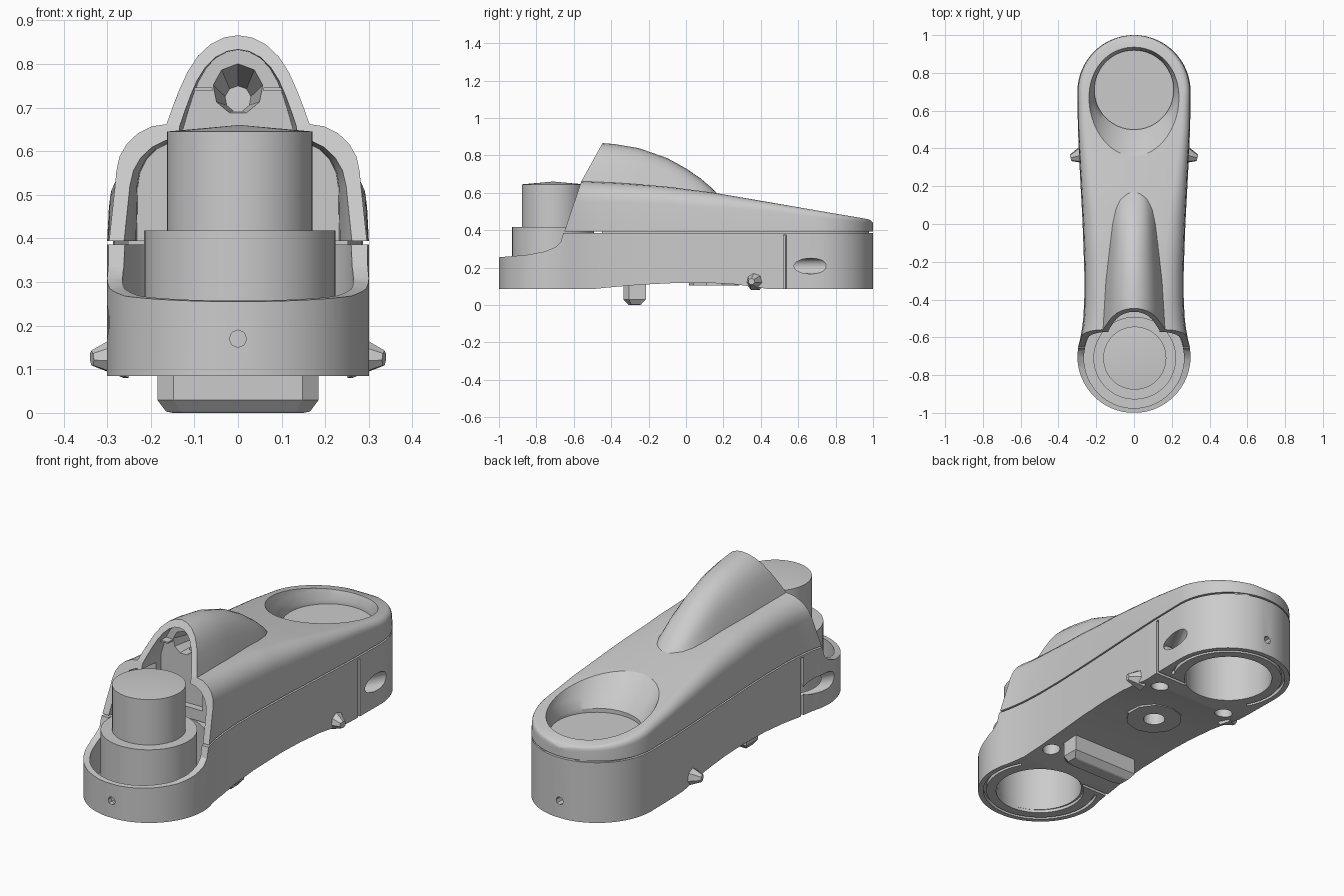
import bpy, bmesh
from math import sin, cos, pi, sqrt, radians
from mathutils import Vector, Matrix

if "Cube" in bpy.data.objects:
    bpy.data.objects.remove(bpy.data.objects["Cube"])


def interp(table, y):
    for (a, p), (b, q) in zip(table, table[1:]):
        if y <= b:
            t = max(0, (y - a) / (b - a))
            return p + (q - p) * t
    return table[-1][1]


WAIST = [(-.6, .283), (-.52, .27), (-.4, .263), (-.25, .263), (0, .272), (.3, .288), (.5, .297), (.7, .3)]
TOP = [(-.6, .664), (-.35, .652), (-.1, .633), (.15, .60), (.5, .54), (.8, .488), (.95, .463), (.985, .456), (1, .44)]
ROUND = [(-.6, .11), (0, .09), (.5, .045), (1, .02)]
PEAK = [(-.45, .866), (-.38, .86), (-.25, .838), (-.1, .785), (0, .73), (.08, .675), (.13, .632), (.17, .592)]
BUMP = [(-.6, .168), (-.3, .15), (0, .115), (.08, .098), (.13, .075), (.17, .03)]


def width(y):
    if y < -.6 or y > .7:
        return sqrt(max(0, .09 - (abs(y) - .7) ** 2))
    return interp(WAIST, y)


def make(name, bm):
    bmesh.ops.recalc_face_normals(bm, faces=bm.faces)
    me = bpy.data.meshes.new(name)
    bm.to_mesh(me)
    bm.free()
    ob = bpy.data.objects.new(name, me)
    bpy.context.collection.objects.link(ob)
    return ob


def loft(name, rings, closed=False):
    """Skin a list of equal closed rings, capping the ends."""
    bm = bmesh.new()
    vs = [[bm.verts.new(p) for p in r] for r in rings]
    n = len(rings[0])
    for a, b in zip(vs, vs[1:]):
        for i in range(n):
            j = (i + 1) % n
            bm.faces.new((a[i], a[j], b[j], b[i]))
    bm.faces.new(vs[0])
    bm.faces.new(vs[-1])
    return make(name, bm)


def prism_z(name, pts, z0, z1):
    return loft(name, [[(x, y, z) for x, y in pts] for z in (z0, z1)])


def prism_x(name, pts, x0=-.6, x1=.6):
    return loft(name, [[(x, y, z) for y, z in pts] for x in (x0, x1)])


def rod(name, a, b, r1, r2=None, n=24):
    a, b = Vector(a), Vector(b)
    d = b - a
    bm = bmesh.new()
    bmesh.ops.create_cone(bm, cap_ends=True, segments=n, radius1=r1,
                          radius2=r1 if r2 is None else r2, depth=d.length)
    rot = d.to_track_quat('Z', 'Y').to_matrix().to_4x4()
    bmesh.ops.transform(bm, matrix=Matrix.Translation((a + b) / 2) @ rot, verts=bm.verts)
    return make(name, bm)


def box(name, lo, hi):
    return prism_z(name, [(lo[0], lo[1]), (hi[0], lo[1]), (hi[0], hi[1]), (lo[0], hi[1])], lo[2], hi[2])


def boolean(ob, tool, op='DIFFERENCE'):
    m = ob.modifiers.new("bool", 'BOOLEAN')
    m.operation, m.object, m.solver = op, tool, 'EXACT'
    bpy.context.view_layer.objects.active = ob
    bpy.ops.object.modifier_apply(modifier=m.name)
    bpy.data.objects.remove(tool)


def outline(d=0, y0=-1, y1=1):
    ys = [-.7 - .3 * cos(i * pi / 32) for i in range(16)]
    ys += [-.7 + 1.4 * i / 28 for i in range(29)] + [.7 + .3 * sin(i * pi / 32) for i in range(1, 17)]
    ys = [y for y in ys if y0 <= y <= y1]
    right = [(width(y) - d, y) for y in ys if width(y) - d > .001]
    left = [(-x, y) for x, y in reversed(right)]
    return right + left


def smooth(ob, angle=30):
    bpy.ops.object.select_all(action='DESELECT')
    ob.select_set(True)
    bpy.context.view_layer.objects.active = ob
    bpy.ops.object.shade_smooth_by_angle(angle=radians(angle))


# --- lower body ---
body = prism_z("lower_body", outline(), .085, .386)
boolean(body, prism_x("cut", [(-1.1, .25), (-1, .255), (-.85, .268), (-.76, .285), (-.7, .308),
                              (-.67, .335), (-.655, .39), (-.65, .6), (-1.1, .6)]))
boolean(body, prism_x("cut", [(-.52, .05), (-.5, .085), (-.4, .095), (-.25, .108), (-.05, .118),
                              (.1, .119), (.25, .112), (.38, .095), (.44, .085), (.45, .05)]))
boolean(body, rod("cut", (0, -.71, .13), (0, -.71, .8), .265, n=64))
for s in (-1, 1):
    # shaft bore, ring slot, clamp slit, clamp screw hole, set screw hole
    boolean(body, rod("cut", (0, .705 * s, 0), (0, .705 * s, .365), .21, n=64))
    arc = [radians(-30 + 240 * i / 40) for i in range(41)]
    ring = [(.275 * cos(t), .275 * sin(t)) for t in arc] + [(.26 * cos(t), .26 * sin(t)) for t in reversed(arc)]
    boolean(body, prism_z("cut", [(x * s, (.7 + y) * s) for x, y in ring], 0, .105))
    xs = sorted((.12 * s, .4 * s))
    boolean(body, box("cut", (xs[0], .53 * s - .008, 0), (xs[1], .53 * s + .008, .375)))
    boolean(body, rod("cut", (.37 * s, .80 * s, .208), (.225 * s, .53 * s, .208), .042))
    boolean(body, rod("cut", (0, .85 * s, .17), (0, 1.1 * s, .17), .02, n=8))
    # underside screw holes
    for y in (-.38, .43):
        boolean(body, rod("cut", (.2 * s, y, 0), (.2 * s, y, .25), .042))
boolean(body, rod("cut", (0, .15, 0), (0, .15, .25), .052))
smooth(body)

# --- underside boss, key and side nubs ---
boss = rod("underside_boss", (0, .15, .105), (0, .15, .13), .135, n=10)
boolean(boss, rod("cut", (0, .15, 0), (0, .15, .25), .052))
key = []
for z, hx, hy in ((.12, .185, .06), (.03, .185, .06), (.003, .165, .035), (0, .15, .03)):
    key.append([(-hx, -.275 - hy * .5, z), (-hx * .8, -.275 - hy, z), (hx * .8, -.275 - hy, z),
                (hx, -.275 - hy * .5, z), (hx, -.275 + hy, z), (-hx, -.275 + hy, z)])
loft("underside_key", key)
for s, side in ((-1, "left"), (1, "right")):
    rod(side + "_nub", (.26 * s, .37, .13), (.335 * s, .35, .125), .055, .018, n=7)


# --- upper cover ---
def cover_section(y, d, z0):
    w, t = width(y) - d, interp(TOP, y) - d
    r = min(interp(ROUND, y), w * .6, t - z0 - .01)
    half = [(w, z0), (w - .004, t - r)]
    half += [(w - .004 - r + r * cos(a), t - r + r * sin(a)) for a in (pi / 10 * i for i in range(1, 6))]
    return [(x, y, z) for x, z in half] + [(-x, y, z) for x, z in reversed(half)]


def bump_section(y, d, z0):
    b, p = interp(BUMP, y) - d, interp(PEAK, y) - d
    base = interp(TOP, y) - .005
    h = max(p - base, .002)
    half = [(b, z0), (b, base)] + [(b * u, base + h * v) for u, v in
            ((.92, .2), (.82, .42), (.72, .6), (.58, .77), (.4, .9), (.2, .975))]
    return [(x, y, z) for x, z in half] + [(0, y, base + h)] + [(-x, y, z) for x, z in reversed(half)]


ys = [-.75 + 1.45 * i / 30 for i in range(31)] + [.7 + .2995 * sin(i * pi / 32) for i in range(1, 17)]
cover = loft("upper_cover", [cover_section(y, 0, .394) for y in ys])
by = [-.75, -.6, -.45, -.38, -.31, -.25, -.17, -.1, -.05, 0, .04, .08, .105, .13, .15, .17]
boolean(cover, loft("tool", [bump_section(y, 0, .5) for y in by]), 'UNION')
# slanted front opening with hollow interior
boolean(cover, prism_x("cut", [(-1, .3), (-.665, .3), (-.65, .394), (-.56, .66), (-.445, .868),
                               (-.43, .95), (-1, .95)]))
boolean(cover, loft("cut", [cover_section(y, .033, .3) for y in (-.8, -.7, -.65, -.6, -.55, -.5, -.465)]))
boolean(cover, loft("cut", [bump_section(y, .032, .45) for y in (-.8, -.6, -.5, -.43)]))
boolean(cover, rod("cut", (0, -.46, .745), (0, -.25, .72), .062, .03, n=9))
# flared cup at the back
cup = [[(r * cos(t), c + q * sin(t), z) for t in (2 * pi * i / 64 for i in range(64))]
       for z, c, r, q in ((.405, .71, .21, .21), (.425, .71, .21, .21), (.47, .70, .228, .238),
                          (.60, .645, .262, .325))]
boolean(cover, loft("cut", cup))
smooth(cover)
prism_z("seam_core", outline(.014, -.45, .985), .37, .404)
for s, side in ((-1, "left"), (1, "right")):
    xs = sorted((.058 * s, .108 * s))
    box(side + "_inner_rib", (xs[0], -.47, .738), (xs[1], -.42, .746))

# --- stepped hub at the front, hollow from below ---
profile = [(0, .66), (.167, .645), (.167, .418), (.219, .418), (.219, .1), (.206, .1), (.206, .375), (0, .375)]
bm = bmesh.new()
pv = [bm.verts.new((r, 0, z)) for r, z in profile]
pe = [bm.edges.new(e) for e in zip(pv, pv[1:])]
bmesh.ops.spin(bm, geom=pv + pe, cent=(0, 0, 0), axis=(0, 0, 1), angle=2 * pi, steps=48)
bmesh.ops.remove_doubles(bm, verts=bm.verts, dist=.0005)
bmesh.ops.translate(bm, vec=(.004, -.71, 0), verts=bm.verts)
hub = make("stepped_hub", bm)
smooth(hub)
rod("hub_pin", (0, -.71, .24), (0, -.71, .38), .014, n=10)
